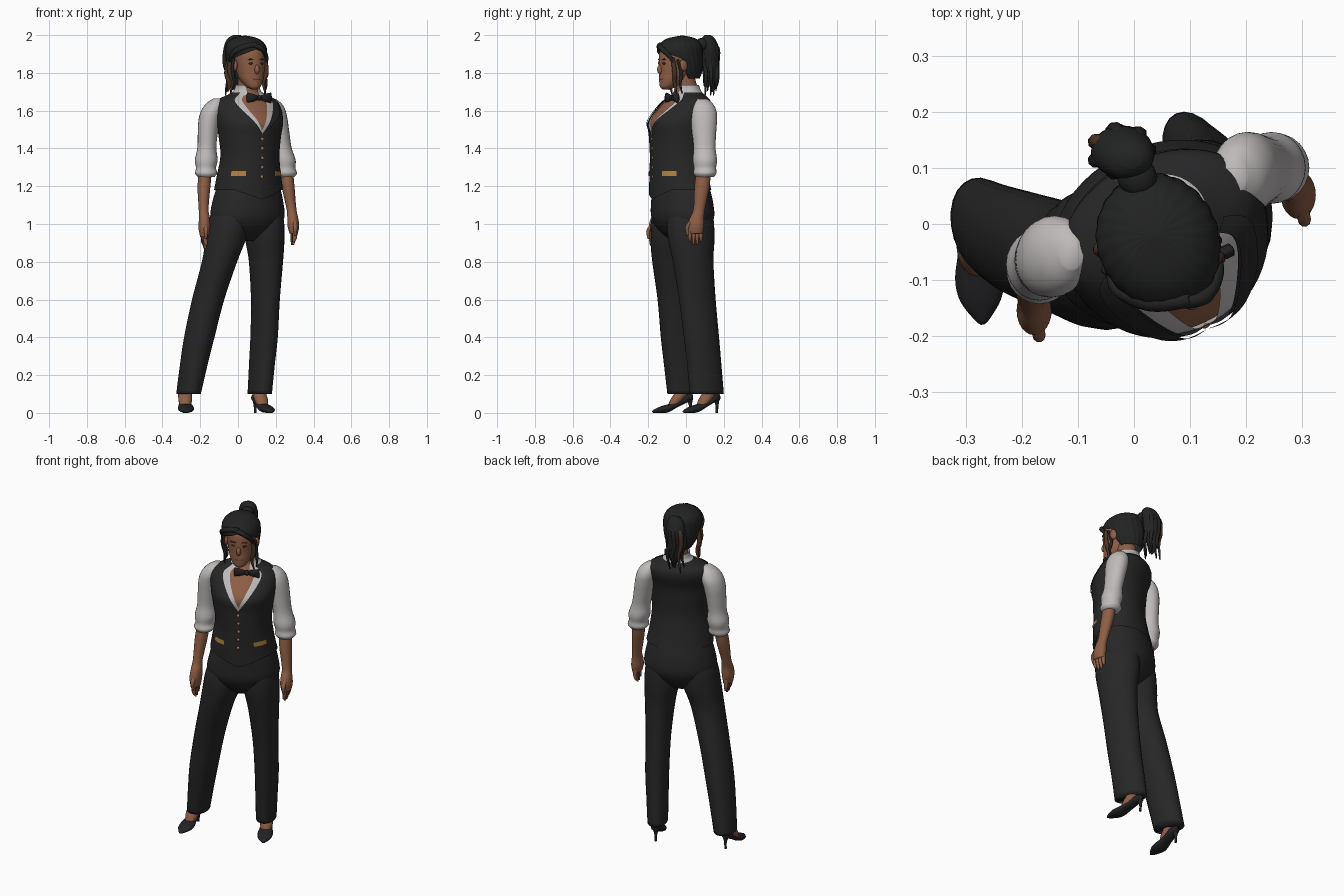
import bpy, bmesh, math
from mathutils import Vector, Matrix

if "Cube" in bpy.data.objects:
    bpy.data.objects.remove(bpy.data.objects["Cube"])

YAW = math.radians(25)      # body turn towards its left
TAU = math.tau


def material(name, r, g, b):
    m = bpy.data.materials.new(name)
    m.use_nodes = True
    m.diffuse_color = (r, g, b, 1)
    bsdf = m.node_tree.nodes["Principled BSDF"]
    bsdf.inputs["Base Color"].default_value = (r, g, b, 1)
    bsdf.inputs["Roughness"].default_value = 0.8
    return m


cloth = material("black cloth", .02, .02, .021)
linen = material("white linen", .53, .5, .5)
skin = material("warm skin", .27, .112, .06)
hair = material("black hair", .016, .0165, .0165)
brown = material("brown hair", .075, .034, .019)
gold = material("gold trim", .45, .22, .05)
leather = material("black leather", .016, .016, .018)
lips = material("lip red", .2, .06, .04)


def link(name, mesh, mat):
    mesh.materials.append(mat)
    for p in mesh.polygons:
        p.use_smooth = True
    obj = bpy.data.objects.new(name, mesh)
    bpy.context.collection.objects.link(obj)
    return obj


def grid(name, mat, rows, closed=True):
    """Skin rows of points; closed rows get capped ends."""
    bm = bmesh.new()
    vs = [[bm.verts.new(p) for p in row] for row in rows]
    n = len(vs[0])
    for a, b in zip(vs, vs[1:]):
        for i in range(n if closed else n - 1):
            j = (i + 1) % n
            bm.faces.new((a[i], a[j], b[j], b[i]))
    if closed:
        bm.faces.new(vs[0])
        bm.faces.new(vs[-1])
        bmesh.ops.recalc_face_normals(bm, faces=bm.faces)
    mesh = bpy.data.meshes.new(name)
    bm.to_mesh(mesh)
    bm.free()
    return link(name, mesh, mat)


def spline(rows, k=5):
    """Smoothly resample a list of section tuples."""
    pts = [rows[0]] + list(rows) + [rows[-1]]
    out = []
    for p, q, r, s in zip(pts, pts[1:], pts[2:], pts[3:]):
        for i in range(k):
            t = i / k
            out.append(tuple(b + t * (c - a) / 2 + t * t * (a - 2.5 * b + 2 * c - d / 2)
                             + t ** 3 * (1.5 * (b - c) + (d - a) / 2)
                             for a, b, c, d in zip(p, q, r, s)))
    return out + [tuple(rows[-1])]


def at(rows, z):
    """Section at height z."""
    for a, b in zip(rows, rows[1:]):
        if a[0] <= z <= b[0]:
            t = (z - a[0]) / max(b[0] - a[0], 1e-6)
            return [u + t * (v - u) for u, v in zip(a, b)]
    return rows[0] if z < rows[0][0] else rows[-1]


def turned(cx, cy, u, fwd, z, yaw=YAW):
    c, s = math.cos(yaw), math.sin(yaw)
    return (cx + u * c + fwd * s, cy + u * s - fwd * c, z)


def shell(name, mat, rows, z0, z1, off=0, lo=None, hi=None, n=56, steps=40,
          hem=None, ripple=0, side=1):
    """Sheet around the body between angles lo and hi (0 is the front)."""
    out = []
    for k in range(steps + 1):
        z = z0 + (z1 - z0) * k / steps
        _, cx, cy, w, df, db = at(rows, z)
        a0 = lo(z) if lo else 0
        a1 = hi(z) if hi else TAU - a0
        row = []
        for i in range(n if not lo else n + 1):
            a = side * (a0 + (a1 - a0) * i / n)
            g = off + ripple * math.cos(22 * a + 30 * z)
            d = (df if math.cos(a) > 0 else db) + g
            drop = hem(a) * max(0, 1 - k / steps * 4) if hem else 0
            row.append(turned(cx, cy, (w + g) * math.sin(a), d * math.cos(a), z - drop))
        out.append(row)
    return grid(name, mat, out, closed=not lo)


def tube(name, mat, rings, n=24, k=5, yaw=0):
    """Loft of level ellipses (x, y, z, rx, ry)."""
    return grid(name, mat, [[turned(x, y, rx * math.cos(TAU * i / n), ry * math.sin(TAU * i / n), z, yaw)
                             for i in range(n)] for x, y, z, rx, ry in spline(rings, k)])


def blob(name, mat, loc, scale, yaw=YAW):
    bm = bmesh.new()
    bmesh.ops.create_uvsphere(bm, u_segments=20, v_segments=12, radius=1)
    bm.transform(Matrix.Translation(loc) @ Matrix.Rotation(yaw, 4, "Z") @ Matrix.Diagonal((*scale, 1)))
    mesh = bpy.data.meshes.new(name)
    bm.to_mesh(mesh)
    bm.free()
    return link(name, mesh, mat)


def lock(name, mat, pts, r):
    """Tapered strand of hair along a path."""
    rows, path = [], spline(pts, 6)
    for i, p in enumerate(path):
        d = (Vector(path[min(i + 1, len(path) - 1)]) - Vector(path[max(i - 1, 0)])).normalized()
        s = d.cross(Vector((.3, .9, .1))).normalized()
        rad = r * (.15 + .85 * math.sin(math.pi * (.25 + .73 * i / (len(path) - 1))))
        rows.append([Vector(p) + rad * (s * math.cos(TAU * j / 8) + d.cross(s) * math.sin(TAU * j / 8))
                     for j in range(8)])
    return grid(name, mat, rows)


# Torso, shirt and waistcoat: height, centre x, centre y, half width, front, back
torso = spline([(1.16, .055, -.02, .18, .16, .14), (1.25, .055, -.025, .163, .156, .122),
                (1.36, .06, -.03, .147, .15, .11), (1.46, .06, -.035, .157, .148, .116),
                (1.54, .06, -.033, .17, .154, .122), (1.61, .05, -.01, .175, .125, .118),
                (1.655, .045, .005, .155, .095, .1), (1.685, .047, .008, .09, .072, .075),
                (1.715, .05, .005, .056, .056, .06), (1.79, .052, -.012, .05, .05, .056)])


def opening(start, spread):
    return lambda z: max(0, (z - start) / .2 * spread)


v_neck, shirt_neck = opening(1.475, .78), opening(1.495, .55)
shell("chest_and_neck", skin, torso, 1.2, 1.79)
shell("shirt_front", linen, torso, 1.3, 1.715, .006, shirt_neck)
shell("shirt_collar", linen, torso, 1.68, 1.735, .011, lambda z: .3 + (z - 1.68) * 5, steps=8)
shell("waistcoat", cloth, torso, 1.18, 1.695, .012, v_neck, steps=56,
      hem=lambda a: .05 * max(0, 1 - min(abs(a), abs(TAU - a)) / .8))
for label, side in (("left", 1), ("right", -1)):
    shell(label + "_lapel", cloth, torso, 1.475, 1.68, .018, v_neck,
          lambda z: v_neck(z) + .3 * min(1, (z - 1.475) / .1), n=8, side=side)
    shell(label + "_pocket_trim", gold, torso, 1.255, 1.28, .016, lambda z: .5,
          lambda z: .98, n=12, steps=2, side=side)
for k in range(5):
    z = 1.25 + k * .05
    _, cx, cy, w, df, db = at(torso, z)
    blob("waistcoat_button", gold, turned(cx, cy, 0, df + .013, z), (.008, .005, .009))

# Trousers
hips = spline([(.91, .045, -.02, .08, .05, .07), (.96, .048, -.02, .15, .11, .125),
               (1.03, .05, -.02, .202, .152, .16), (1.12, .052, -.02, .193, .158, .155),
               (1.22, .055, -.02, .165, .15, .13)])
shell("trouser_seat", cloth, hips, .91, 1.22)
tube("right_trouser_leg", cloth, [
    (-.262, -.008, .1, .062, .093), (-.235, -.022, .25, .071, .096), (-.205, -.035, .4, .079, .1),
    (-.158, -.05, .6, .084, .102), (-.098, -.07, .8, .092, .11), (-.065, -.064, .92, .105, .126),
    (-.048, -.058, 1.02, .105, .128), (-.035, -.05, 1.1, .09, .11)], yaw=.3)
tube("left_trouser_leg", cloth, [
    (.115, .11, .1, .056, .096), (.126, .097, .25, .061, .096), (.138, .082, .4, .066, .098),
    (.145, .06, .6, .07, .102), (.148, .038, .8, .085, .112), (.142, .028, .92, .098, .128),
    (.137, .022, 1.02, .1, .13), (.13, .018, 1.1, .088, .12)], yaw=YAW)


# Arms: rolled sleeve, forearm and hand along given centre lines
def arm(label, sleeve, fore, yaw):
    girth = ((.02, .028), (.046, .055), (.057, .071), (.057, .071), (.053, .064),
             (.05, .058), (.06, .064), (.053, .059), (.059, .061), (.045, .048))
    tube(label + "_sleeve", linen, [c + g for c, g in zip(spline(sleeve, 3), girth)])
    girth = ((.034, .038), (.034, .04), (.026, .031), (.029, .038), (.031, .043), (.022, .038))
    tube(label + "_forearm", skin, [c + g for c, g in zip(fore, girth)])
    x, y, z = fore[-1]
    for i in range(4):
        px, py, _ = turned(x, y, 0, .03 - .02 * i, z, yaw)
        tip = .06 if i in (1, 2) else .045
        tube(label + "_finger", skin, [(px, py, z + .03, .012, .011), (px, py, z - .02, .012, .01),
                                       (px * .98, py, z - tip, .006, .005)], n=10)
    px, py, _ = turned(x, y, 0, .042, z, yaw)
    tube(label + "_thumb", skin, [(x, y, z + .09, .01, .01), (px, py, z + .04, .012, .012),
                                  (px, py, z - .01, .006, .006)], n=10)


arm("right", [(-.11, -.052, 1.665), (-.152, -.06, 1.55), (-.168, -.072, 1.34), (-.168, -.085, 1.25)],
    [(-.17, -.085, 1.3), (-.18, -.1, 1.2), (-.182, -.13, 1.08), (-.178, -.148, 1.03),
     (-.178, -.155, .98), (-.178, -.156, .93)], 0.2)
arm("left", [(.18, .085, 1.662), (.206, .093, 1.55), (.245, .1, 1.34), (.255, .1, 1.25)],
    [(.255, .095, 1.3), (.265, .085, 1.2), (.283, .07, 1.08), (.29, .057, 1.03),
     (.293, .052, .99), (.295, .05, .95)], 0.2)


# High heeled shoes
def shoe(label, hx, hy, yaw):
    rows = []
    for t, w, low, top in spline([(0, .016, .065, .1), (.03, .031, .055, .098), (.08, .034, .03, .062),
                                  (.13, .043, .003, .046), (.17, .037, 0, .034), (.205, .014, 0, .018),
                                  (.215, .003, .004, .01)], 4):
        rows.append([turned(hx, hy, w * math.cos(TAU * i / 16), t,
                            (low + top) / 2 + (top - low) / 2 * math.sin(TAU * i / 16), yaw)
                     for i in range(16)])
    grid(label + "_shoe", leather, rows)

    def post(part, mat, rings):
        tube(label + part, mat, [turned(hx, hy, 0, t, z, yaw) + (r, r) for t, z, r in rings])
    post("_heel", leather, [(.014, 0, .007), (.012, .04, .008), (.018, .08, .02)])
    post("_ankle", skin, [(.1, .04, .03), (.082, .07, .036), (.06, .105, .036), (.045, .15, .031)])


shoe("right", -.285, .035, .07)
shoe("left", .085, .175, .47)

# Head and face
HX, HY = .055, -.04
skull = [(1.712, .075, .012, .015, .02), (1.725, .068, .035, .036, .05), (1.76, .045, .058, .062, .08),
         (1.8, .03, .07, .076, .09), (1.86, .02, .078, .088, .1), (1.92, .01, .08, .09, .1),
         (1.96, 0, .055, .06, .07), (1.975, 0, .02, .02, .02)]
shell("head", skin, spline([(z,) + turned(HX, HY, 0, s, z)[:2] + (w, df, db)
                            for z, s, w, df, db in skull]), 1.712, 1.975, n=32, steps=30)
blob("nose", skin, turned(HX, HY, 0, .108, 1.818), (.013, .016, .024))
blob("mouth", lips, turned(HX, HY, 0, .101, 1.767), (.022, .007, .007))
for side in (-1, 1):
    blob("eye", brown, turned(HX, HY, side * .032, .1, 1.85), (.013, .004, .005), YAW + side * .35)
    blob("eyebrow", brown, turned(HX, HY, side * .034, .1, 1.872), (.019, .004, .003), YAW + side * .35)
    blob("ear", skin, turned(HX, HY, side * .086, .01, 1.84), (.014, .022, .032))

# Hair: swept cap, ponytail and loose strands
cap = spline([(1.77, .04, .0, .065, .04, .07), (1.81, .042, -.012, .086, .07, .098),
              (1.86, .042, -.022, .1, .1, .113), (1.91, .042, -.028, .106, .126, .116),
              (1.95, .04, -.028, .098, .114, .108), (1.98, .038, -.025, .068, .078, .078),
              (1.993, .036, -.02, .03, .03, .03), (1.998, .036, -.02, -.002, -.002, -.002)])
shell("hair_cap", hair, cap, 1.77, 1.998, .002, lambda z: 1.2 * min(1, max(0, (1.925 - z) / .05)),
      n=88, steps=60, ripple=.0012)
blob("hair_band", hair, (.005, .085, 1.95), (.035, .04, .035))
tube("ponytail", hair, [(-.005, .115, 2.0, .02, .015), (-.012, .118, 1.98, .045, .036),
                        (-.02, .128, 1.93, .056, .046), (-.022, .132, 1.85, .05, .042),
                        (-.02, .137, 1.78, .038, .03), (-.018, .14, 1.73, .018, .016),
                        (-.012, .14, 1.7, .004, .004)])
for i in range(7):
    a = TAU * i / 7
    x, y = -.02 + .045 * math.cos(a), .13 + .036 * math.sin(a)
    lock("ponytail_curl", brown if i == 3 else hair,
         [(-.015, .12, 1.97), (x, y, 1.93), (x - .008, y, 1.85), (x + .006, y + .004, 1.78),
          (x - .006, y, 1.68 + .025 * (i % 3))], .014)
for mat, r, pts in (
        (hair, .016, [(.1, -.135, 1.95), (.03, -.14, 1.935), (-.03, -.115, 1.9), (-.045, -.075, 1.84)]),
        (hair, .014, [(.07, -.14, 1.95), (.125, -.13, 1.93), (.15, -.085, 1.885), (.15, -.05, 1.82)]),
        (brown, .014, [(-.03, -.085, 1.9), (-.045, -.08, 1.82), (-.028, -.085, 1.76), (-.04, -.075, 1.69)]),
        (brown, .014, [(-.045, -.05, 1.88), (-.06, -.045, 1.8), (-.045, -.045, 1.74), (-.055, -.04, 1.7)]),
        (hair, .009, [(-.02, -.1, 1.89), (-.03, -.1, 1.82), (-.02, -.095, 1.75), (-.03, -.09, 1.71)]),
        (brown, .013, [(.145, -.07, 1.88), (.15, -.06, 1.8), (.135, -.06, 1.75), (.145, -.05, 1.69)]),
        (hair, .009, [(.148, -.045, 1.87), (.143, -.025, 1.8), (.15, -.03, 1.74), (.14, -.02, 1.69)])):
    lock("loose_strand", mat, pts, r)

# Bow tie
BOW = (.112, -.074, 1.668)
blob("bow_knot", leather, BOW, (.014, .016, .015))
for side in (-1, 1):
    wing = []
    for u, d, h in ((.005, .008, .01), (.035, .012, .021), (.068, .012, .028), (.072, .004, .02)):
        wing.append([turned(BOW[0], BOW[1], side * u, d * math.cos(TAU * i / 12),
                            BOW[2] + h * math.sin(TAU * i / 12)) for i in range(12)])
    grid("bow_wing", leather, wing)
